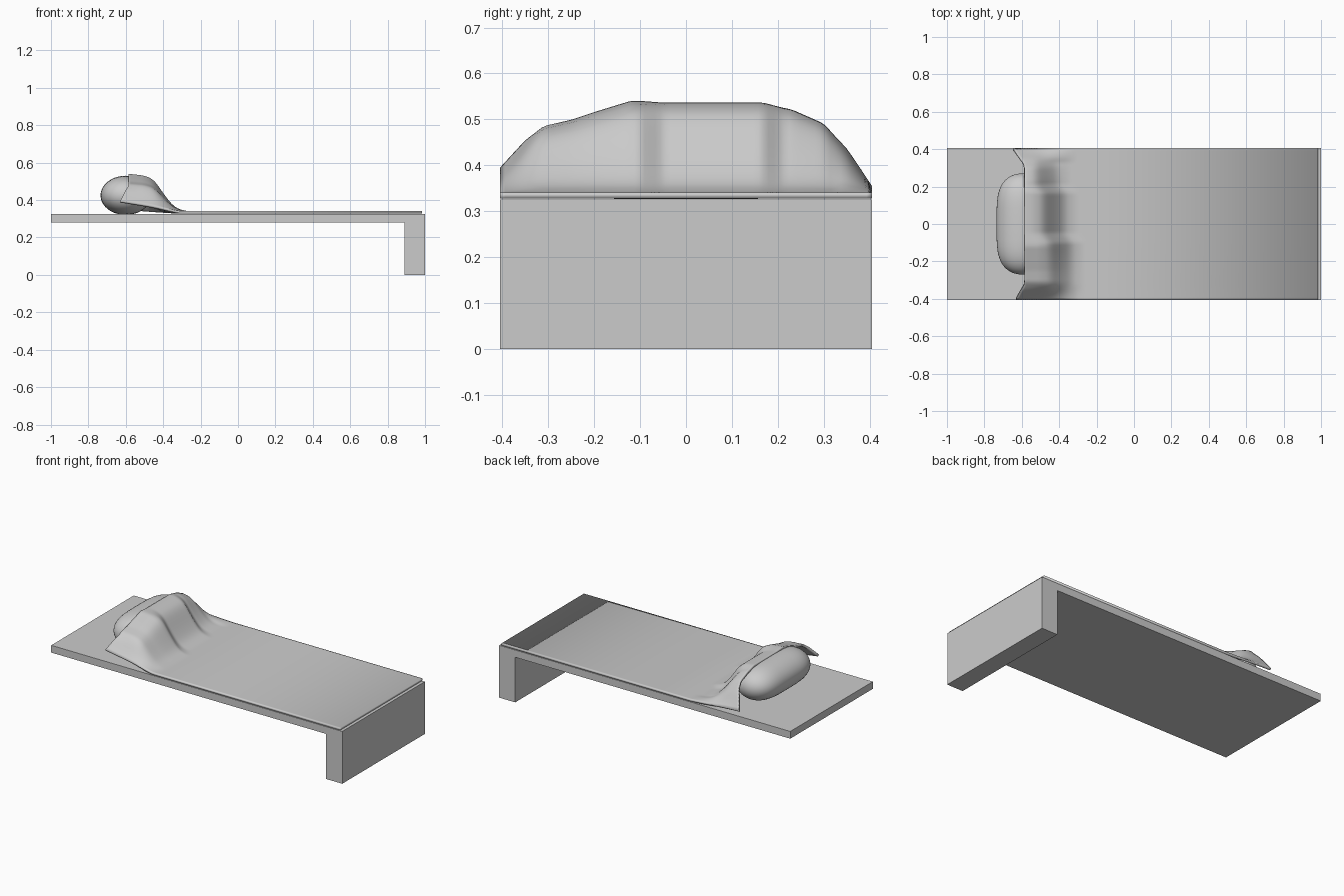
import bpy, bmesh, math

if "Cube" in bpy.data.objects:
    bpy.data.objects.remove(bpy.data.objects["Cube"])

W = 0.405


def finish(name, bm, smooth=True):
    bmesh.ops.recalc_face_normals(bm, faces=bm.faces)
    me = bpy.data.meshes.new(name)
    bm.to_mesh(me)
    bm.free()
    ob = bpy.data.objects.new(name, me)
    bpy.context.collection.objects.link(ob)
    if smooth:
        bpy.ops.object.select_all(action='DESELECT')
        ob.select_set(True)
        bpy.context.view_layer.objects.active = ob
        bpy.ops.object.shade_smooth_by_angle(angle=math.radians(40))
    return ob


def lerp_table(t, pts):
    if t <= pts[0][0]:
        return pts[0][1]
    for (a, va), (b, vb) in zip(pts, pts[1:]):
        if t <= b:
            return va + (vb - va) * (t - a) / (b - a)
    return pts[-1][1]


def soft(t, pts, r):
    # averaged samples round off the corners of the table
    return sum(lerp_table(t + r * k / 3, pts) for k in range(-3, 4)) / 7


# Bed frame: top board and foot panel in one L profile
bm = bmesh.new()
profile = [(-1, 0.28), (0.89, 0.28), (0.89, 0), (1, 0), (1, 0.325), (-1, 0.325)]
face = bm.faces.new([bm.verts.new((x, -W, z)) for x, z in profile])
ext = bmesh.ops.extrude_face_region(bm, geom=[face])['geom']
bmesh.ops.translate(bm, vec=(0, 2 * W, 0),
                    verts=[v for v in ext if isinstance(v, bmesh.types.BMVert)])
finish("bed_frame", bm, False)

# Pillow: plump rounded bolster across the bed
bm = bmesh.new()
bmesh.ops.create_uvsphere(bm, u_segments=40, v_segments=32, radius=1)
for v in bm.verts:
    x, z, y = v.co
    t = math.copysign(abs(y) ** 0.5, y)
    v.co = (-0.60 + 0.135 * x, 0.27 * t, max(0.326, 0.425 + 0.105 * z))
finish("pillow", bm)

# Blanket: flat sheet that rises in folds over the pillow
ridge = [(-0.405, 0.395), (-0.35, 0.455), (-0.31, 0.487), (-0.25, 0.501), (-0.2, 0.518),
         (-0.12, 0.543), (0.17, 0.543), (0.23, 0.532), (0.3, 0.5), (0.35, 0.44), (0.405, 0.355)]
fall = [(-0.20, 1), (-0.09, 0.94), (-0.04, 0.83), (0.035, 0.30), (0.075, 0.09), (0.13, 0)]
shift = [(-0.405, -0.405), (-0.1, -0.41), (-0.05, -0.445), (0.165, -0.445), (0.21, -0.48), (0.405, -0.49)]
head = [(-0.405, -0.63), (-0.33, -0.588), (-0.3, -0.585), (0.3, -0.585), (0.33, -0.592), (0.405, -0.645)]
BASE = 0.341


def height(x, y, x0):
    f = soft(x - lerp_table(y, shift), fall, 0.02)
    straight = max(0, (-0.31 - x) / (-0.31 - x0))
    k = min(1, max(0, (abs(y) - 0.33) / 0.075))
    f += (straight - f) * k * 0.9
    return BASE + (lerp_table(y, ridge) - BASE) * f


bm = bmesh.new()
NX, NY = 32, 72
rows = []
for j in range(NY + 1):
    y = -W + 2 * W * j / NY
    x0 = lerp_table(y, head)
    xs = [x0 + (-0.25 - x0) * i / NX for i in range(NX + 1)]
    row = [bm.verts.new((x, y, height(x, y, x0))) for x in xs]
    row.append(bm.verts.new((0.985, y, BASE)))
    rows.append(row)
for a, b in zip(rows, rows[1:]):
    for i in range(NX + 1):
        bm.faces.new((a[i], a[i + 1], b[i + 1], b[i]))
blanket = finish("blanket", bm)
if blanket.data.polygons[0].normal.z < 0:
    blanket.data.flip_normals()
mod = blanket.modifiers.new("thickness", 'SOLIDIFY')
mod.thickness = 0.013
mod.offset = -1
blanket.modifiers.move(blanket.modifiers.find("thickness"), 0)
